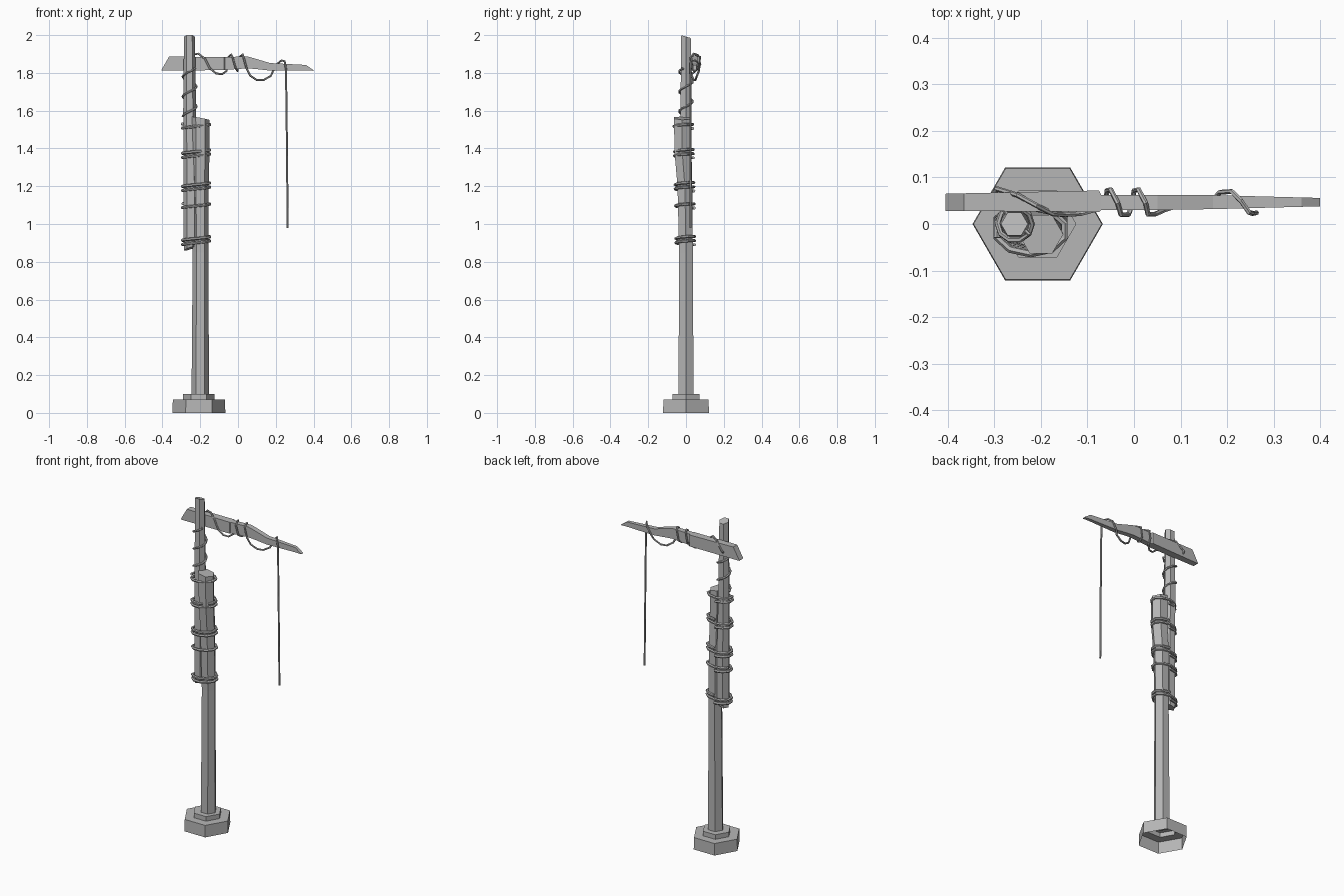
import bpy, bmesh
from math import sin, cos, pi

cube = bpy.data.objects.get("Cube")
if cube:
    bpy.data.objects.remove(cube, do_unlink=True)

# One plain grey for everything
grey = bpy.data.materials.new("weathered grey")
grey.use_nodes = True
colour = (0.47, 0.47, 0.47, 1)
grey.diffuse_color = colour
for node in grey.node_tree.nodes:
    if node.type == 'BSDF_PRINCIPLED':
        node.inputs["Base Color"].default_value = colour


def add_mesh(name, mesh):
    mesh.materials.clear()
    mesh.materials.append(grey)
    obj = bpy.data.objects.new(name, mesh)
    bpy.context.scene.collection.objects.link(obj)
    return obj


def loft(name, rings, cap_start=True, cap_end=True):
    """Skin a list of equally sized point rings."""
    bm = bmesh.new()
    loops = [[bm.verts.new(p) for p in ring] for ring in rings]
    for a, b in zip(loops, loops[1:]):
        for i in range(len(a)):
            j = (i + 1) % len(a)
            bm.faces.new((a[i], a[j], b[j], b[i]))
    if cap_start:
        bm.faces.new(loops[0][::-1])
    if cap_end:
        bm.faces.new(loops[-1])
    bmesh.ops.recalc_face_normals(bm, faces=bm.faces)
    mesh = bpy.data.meshes.new(name)
    bm.to_mesh(mesh)
    bm.free()
    return add_mesh(name, mesh)


def hexagon(x, y, z, r, slant_x=0, slant_y=0):
    ring = []
    for i in range(6):
        dx, dy = r * cos(i * pi / 3), r * sin(i * pi / 3)
        ring.append((x + dx, y + dy, z + dx * slant_x + dy * slant_y))
    return ring


def rope(name, points, radius):
    curve = bpy.data.curves.new(name, 'CURVE')
    curve.dimensions = '3D'
    curve.bevel_depth = radius
    curve.bevel_resolution = 1
    curve.use_fill_caps = True
    spline = curve.splines.new('POLY')
    spline.points.add(len(points) - 1)
    for p, co in zip(spline.points, points):
        p.co = (*co, 1)
    spline.use_smooth = False
    temp = bpy.data.objects.new(name + "_path", curve)
    bpy.context.scene.collection.objects.link(temp)
    graph = bpy.context.evaluated_depsgraph_get()
    mesh = bpy.data.meshes.new_from_object(temp.evaluated_get(graph))
    bpy.data.objects.remove(temp, do_unlink=True)
    for poly in mesh.polygons:
        poly.use_smooth = False
    return add_mesh(name, mesh)


# Stepped hexagonal foot, open underneath
loft("base", [hexagon(-0.207, 0, z, r) for z, r in
              ((0, 0.14), (0.072, 0.138), (0.072, 0.083), (0.1, 0.083), (0.1, 0.04))],
     cap_start=False, cap_end=False)

# Lower post, leaning forward near its top
loft("lower_post", [
    hexagon(-0.2, 0, 0.09, 0.046),
    hexagon(-0.198, 0, 0.85, 0.042),
    hexagon(-0.2, -0.006, 1.2, 0.045),
    hexagon(-0.198, -0.02, 1.38, 0.047),
    hexagon(-0.2, -0.022, 1.56, 0.048, -0.18, -0.05)])

# Upper post strapped to the lower one
loft("upper_post", [
    hexagon(-0.256, 0, 0.87, 0.03, 0.3, -0.2),
    hexagon(-0.25, -0.002, 0.92, 0.038),
    hexagon(-0.25, -0.002, 1.2, 0.038),
    hexagon(-0.256, 0, 1.6, 0.034),
    hexagon(-0.257, 0, 1.992, 0.029, 0, -0.3)])

# Crooked cross beam: x, bottom z, top z, front y, back y
beam = [(-0.405, 1.812, 1.816, 0.028, 0.065), (-0.365, 1.812, 1.886, 0.028, 0.066),
        (-0.075, 1.815, 1.884, 0.026, 0.072), (-0.07, 1.816, 1.884, 0.03, 0.062),
        (0.05, 1.824, 1.887, 0.03, 0.062), (0.1, 1.82, 1.873, 0.031, 0.062),
        (0.17, 1.812, 1.852, 0.032, 0.062), (0.36, 1.813, 1.842, 0.037, 0.057),
        (0.4, 1.811, 1.814, 0.038, 0.056)]
loft("cross_beam", [[(x, f, b), (x, k, b), (x, k, t), (x, f, t)] for x, b, t, f, k in beam])

# Rope lashings around both posts: height, number of turns, forward shift
for n, (z, turns, y) in enumerate(((0.912, 2, -0.004), (1.098, 1.2, -0.006),
                                   (1.197, 2, -0.008), (1.372, 2, -0.011),
                                   (1.52, 1.3, -0.014))):
    steps = int(turns * 10)
    path = []
    for i in range(steps + 1):
        a = 2 * pi * i / 10 + pi / 2
        path.append((-0.222 + 0.076 * cos(a), y + 0.05 * sin(a),
                     z + 0.022 * (i / 10 - turns / 2) + 0.004 * cos(a)))
    rope("lashing_%d" % (n + 1), path, 0.008)

# Rope spiralling up the upper post
spiral = []
for i in range(25):
    a = 2 * pi * i / 10 + pi
    spiral.append((-0.256 + 0.037 * cos(a), 0.036 * sin(a), 1.57 + 0.0105 * i))
rope("post_rope", spiral + [(-0.3, 0.05, 1.82), (-0.296, 0.076, 1.845)], 0.006)

# Rope slung along the beam, wound round it and hanging free
rope("beam_rope", [
    (-0.296, 0.076, 1.845), (-0.25, 0.062, 1.895), (-0.21, 0.04, 1.902),
    (-0.175, 0.022, 1.875), (-0.15, 0.02, 1.825), (-0.115, 0.022, 1.797),
    (-0.085, 0.03, 1.793), (-0.06, 0.05, 1.81), (-0.058, 0.072, 1.84),
    (-0.05, 0.074, 1.885), (-0.035, 0.045, 1.897), (-0.028, 0.02, 1.88),
    (-0.012, 0.02, 1.825), (-0.003, 0.045, 1.81), (0.0, 0.072, 1.83),
    (0.01, 0.074, 1.885), (0.025, 0.045, 1.898), (0.03, 0.021, 1.88),
    (0.045, 0.021, 1.825), (0.065, 0.03, 1.785), (0.1, 0.042, 1.762),
    (0.135, 0.05, 1.762), (0.175, 0.058, 1.785), (0.185, 0.068, 1.81),
    (0.21, 0.07, 1.85), (0.23, 0.05, 1.866), (0.247, 0.025, 1.862),
    (0.254, 0.023, 1.82), (0.258, 0.023, 1.5), (0.263, 0.024, 0.98)], 0.0055)
